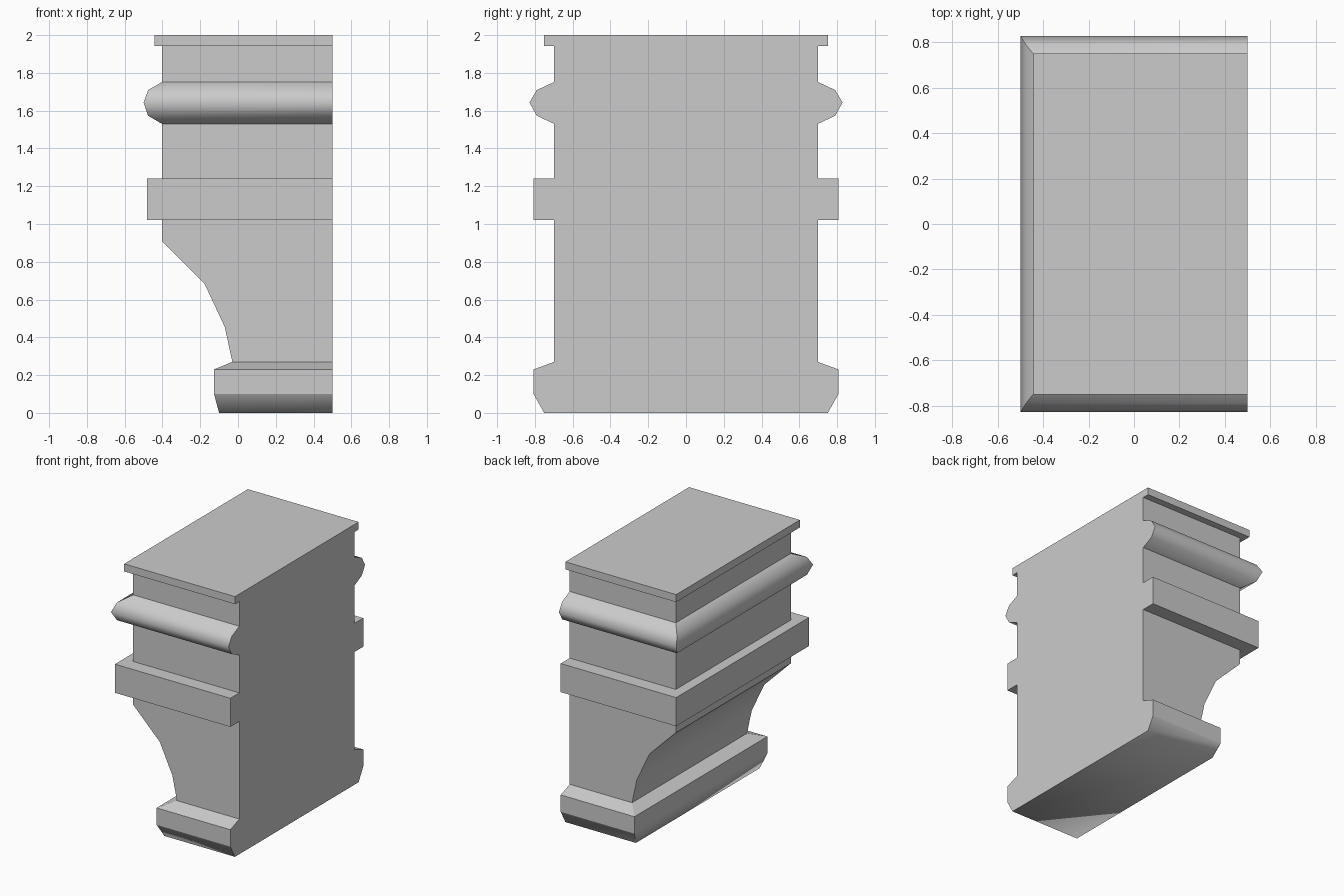
import bpy
import bmesh

if "Cube" in bpy.data.objects:
    bpy.data.objects.remove(bpy.data.objects["Cube"], do_unlink=True)

WALL_X = 0.5  # flat side that sits against the wall

stone = bpy.data.materials.new("light grey stone")
stone.use_nodes = True
GREY = (0.6, 0.6, 0.6, 1)
stone.diffuse_color = GREY
stone.node_tree.nodes["Principled BSDF"].inputs["Base Color"].default_value = GREY


def loft(name, rings, smooth=(), bottom=False, top=False):
    """Stack rectangles (z, left x, half depth); smooth lists the softened rings."""
    bm = bmesh.new()
    loops = []
    for z, x, y in rings:
        corners = ((x, -y), (WALL_X, -y), (WALL_X, y), (x, y))
        loops.append([bm.verts.new((cx, cy, z)) for cx, cy in corners])
    for low, high in zip(loops, loops[1:]):
        for i in range(4):
            j = (i + 1) % 4
            if i == 1 and low[0].co.z == high[0].co.z:
                continue  # a level ledge has no width along the wall
            bm.faces.new((low[i], low[j], high[j], high[i]))
    if bottom:
        bm.faces.new(loops[0][::-1])
    if top:
        bm.faces.new(loops[-1])
    for f in bm.faces:
        f.smooth = True
    # Only lengthwise edges of softened rings stay smooth
    for e in bm.edges:
        e.smooth = False
    for r in smooth:
        for i in (0, 2, 3):
            edge = bm.edges.get((loops[r][i], loops[r][(i + 1) % 4]))
            edge.smooth = True
    mesh = bpy.data.meshes.new(name)
    bm.to_mesh(mesh)
    bm.free()
    mesh.materials.append(stone)
    obj = bpy.data.objects.new(name, mesh)
    bpy.context.collection.objects.link(obj)
    return obj


BODY = (-0.402, 0.698)
BELT = (-0.481, 0.807)
CAP = (-0.442, 0.751)

# Foot with chamfered underside and sloping top
loft("foot", [(0, -0.10, 0.751), (0.10, -0.127, 0.807),
              (0.23, -0.127, 0.807), (0.27, -0.03, 0.698)],
     smooth=[0], bottom=True)

# Concave bracket sweeping out to the body
loft("curved_bracket", [(0.27, -0.03, 0.698), (0.455, -0.07, 0.698),
                        (0.683, -0.177, 0.698), (0.907, *BODY), (1.02, *BODY)],
     smooth=[1, 2])

# Square belt
loft("belt", [(1.02, *BODY), (1.02, *BELT), (1.24, *BELT), (1.24, *BODY)])

# Plain body bands
loft("middle_band", [(1.24, *BODY), (1.53, *BODY)])
loft("upper_band", [(1.752, *BODY), (1.942, *BODY)])

# Rounded moulding
loft("round_moulding", [(1.53, *BODY), (1.573, -0.476, 0.79), (1.643, -0.5, 0.829),
                        (1.709, -0.476, 0.79), (1.752, *BODY)],
     smooth=[1, 2, 3])

# Top slab
loft("top_slab", [(1.942, *BODY), (1.942, *CAP), (2.0, *CAP)], top=True)
